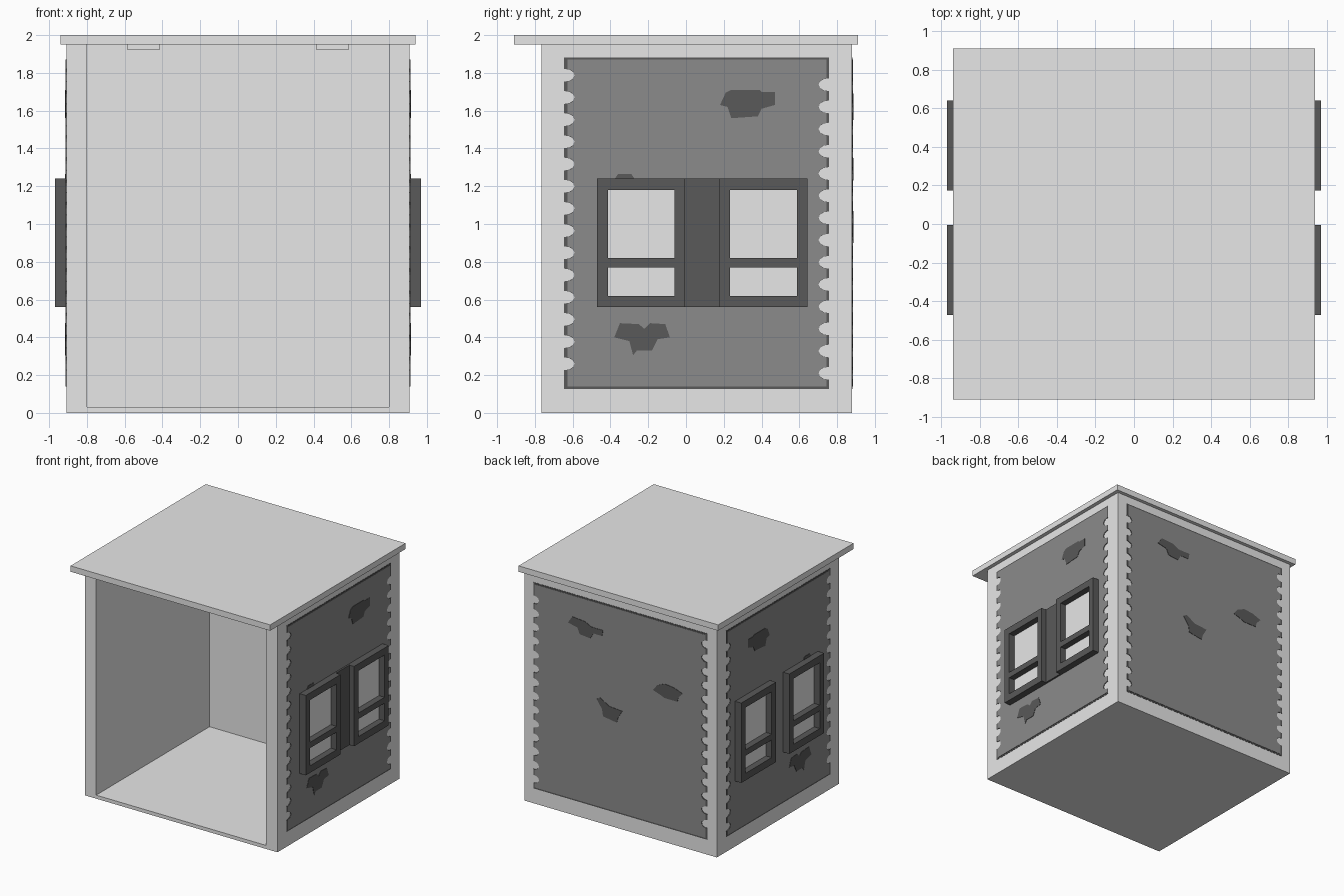
import bpy, bmesh, math

if "Cube" in bpy.data.objects:
    bpy.data.objects.remove(bpy.data.objects["Cube"])


def material(name, v):
    m = bpy.data.materials.new(name)
    m.diffuse_color = (v, v, v, 1)
    m.use_nodes = True
    m.node_tree.nodes["Principled BSDF"].inputs["Base Color"].default_value = m.diffuse_color
    return m


LIGHT = material("light grey", 0.8)
MID = material("mid grey", 0.26)
DARK = material("dark grey", 0.10)

WX, Y0, Y1 = 0.907, -0.765, 0.88      # outer wall faces

# each wall maps (along, up, outward) to world space
PLACE = {
    "right": lambda u, v, d: (WX + d, u, v),
    "left": lambda u, v, d: (-WX - d, u, v),
    "back": lambda u, v, d: (u, Y1 + d, v),
    "plan": lambda u, v, d: (u, v, d),
}


def prism(name, pts, side, d0, d1, mat):
    """Closed outline extruded from d0 to d1 outward from a wall."""
    bm = bmesh.new()
    f = PLACE[side]
    a = [bm.verts.new(f(u, v, d0)) for u, v in pts]
    b = [bm.verts.new(f(u, v, d1)) for u, v in pts]
    bm.faces.new(a)
    bm.faces.new(b)
    n = len(pts)
    for i in range(n):
        j = (i + 1) % n
        bm.faces.new((a[i], a[j], b[j], b[i]))
    bmesh.ops.recalc_face_normals(bm, faces=bm.faces)
    me = bpy.data.meshes.new(name)
    bm.to_mesh(me)
    bm.free()
    me.materials.append(mat)
    ob = bpy.data.objects.new(name, me)
    bpy.context.collection.objects.link(ob)
    return ob


def rect(u0, u1, v0, v1):
    return [(u0, v0), (u1, v0), (u1, v1), (u0, v1)]


# shell: U-shaped walls, floor, roof
prism("walls", [(-WX, Y0), (-0.8, Y0), (-0.8, 0.76), (0.8, 0.76), (0.8, Y0),
                (WX, Y0), (WX, Y1), (-WX, Y1)], "plan", 0, 1.95, LIGHT)
prism("floor", rect(-0.8, 0.8, Y0, 0.76), "plan", 0, 0.03, LIGHT)
prism("roof", rect(-0.94, 0.94, -0.91, 0.91), "plan", 1.95, 2.0, LIGHT)
for s in (-1, 1):
    c = s * 0.5
    prism("ceiling_lamp", rect(c - 0.085, c + 0.085, -0.45, 0.45), "plan", 1.92, 1.95, LIGHT)

PITCH = 0.1175


def scalloped(u0, u1, v0, v1, in0, in1):
    """Panel outline with rounded bites along both upright edges."""
    def edge(u, inner, first):
        pts = []
        for k in range(14 + (first < 0.22)):
            c = first + k * PITCH
            if c + 0.036 > v1:
                break
            for i in range(7):
                t = math.pi * i / 6
                pts.append((u + (inner - u) * math.sin(t), c - 0.034 * math.cos(t)))
        return pts
    left = edge(u0, in0, 0.26)
    right = edge(u1, in1, 0.21)
    return [(u0, v0), (u1, v0)] + right + [(u1, v1), (u0, v1)] + left[::-1]


def render_panel(side, u0, u1):
    i0, i1 = u0 + 0.055, u1 - 0.055
    prism("panel_backing_" + side, scalloped(u0, u1, 0.127, 1.882, i0, i1),
          side, 0, 0.002, DARK)
    prism("panel_" + side, scalloped(u0 + 0.018, u1 - 0.012, 0.14, 1.87, i0, i1),
          side, 0, 0.005, MID)


render_panel("right", -0.645, 0.757)
render_panel("left", -0.645, 0.757)
render_panel("back", -0.82, 0.82)

# worn patches
UPPER = [(.18, 1.63), (.21, 1.695), (.24, 1.71), (.39, 1.71), (.40, 1.70), (.47, 1.70),
         (.47, 1.63), (.40, 1.61), (.38, 1.57), (.24, 1.56), (.22, 1.62)]
LOWER = [(-.38, .40), (-.35, .475), (-.25, .47), (-.22, .445), (-.19, .475), (-.11, .47),
         (-.085, .40), (-.15, .39), (-.18, .33), (-.26, .33), (-.28, .305), (-.30, .38)]
SMALL = [(-.38, 1.235), (-.36, 1.265), (-.29, 1.265), (-.27, 1.235)]
BACK = [
    [(.49, 1.63), (.45, 1.69), (.33, 1.68), (.27, 1.65), (.16, 1.65), (.17, 1.60),
     (.25, 1.60), (.28, 1.55), (.38, 1.56), (.40, 1.61)],
    [(-.31, 1.27), (-.35, 1.32), (-.42, 1.35), (-.51, 1.34), (-.59, 1.31), (-.55, 1.27),
     (-.54, 1.23), (-.42, 1.23), (-.37, 1.25)],
    [(.22, 1.05), (.19, 1.07), (.10, 1.02), (-.02, 1.01), (.02, .94), (.03, .90),
     (.10, .91), (.16, .92), (.17, .98)],
]
for side in ("right", "left"):
    for pts in (UPPER, LOWER, SMALL):
        prism("worn_patch_" + side, pts, side, 0, 0.008, DARK)
for pts in BACK:
    prism("worn_patch_back", pts, "back", 0, 0.008, DARK)

# windows: two stiles, three rails and a pale pane, two per side wall
for side in ("right", "left"):
    for u in (-0.472, 0.175):
        w = u + 0.467
        for a, b in ((u, u + 0.058), (w - 0.055, w)):
            prism("window_stile_" + side, rect(a, b, 0.56, 1.24), side, 0, 0.063, DARK)
        for a, b in ((0.56, 0.62), (0.77, 0.82), (1.18, 1.24)):
            prism("window_rail_" + side, rect(u + 0.058, w - 0.055, a, b),
                  side, 0, 0.063, DARK)
        prism("window_pane_" + side, rect(u + 0.058, w - 0.055, 0.62, 1.18),
              side, 0, 0.009, LIGHT)

# flat dark board between the windows on the right wall only
prism("middle_board", rect(-0.005, 0.175, 0.56, 1.24), "right", 0, 0.02, DARK)
